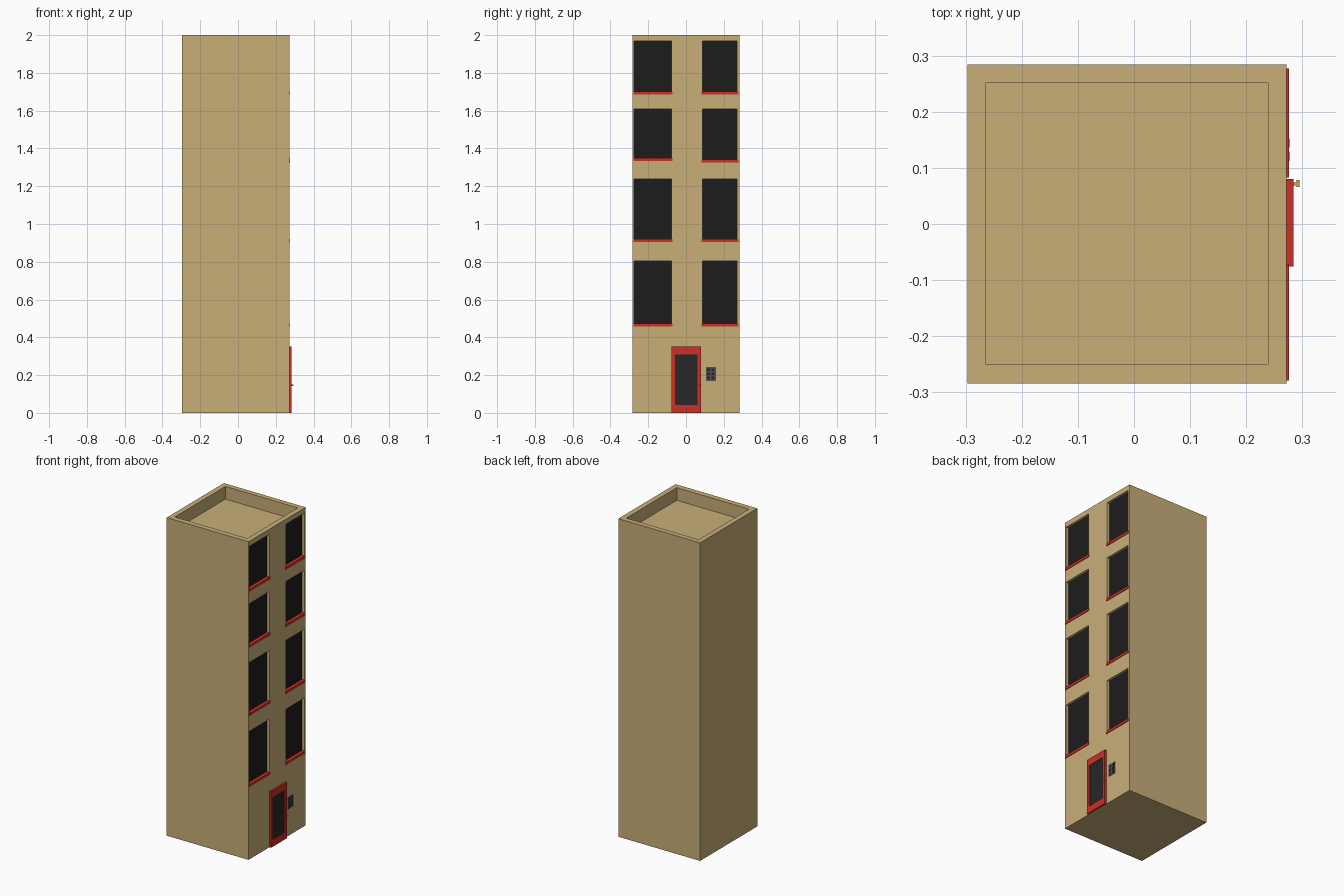
import bpy, bmesh
from mathutils import Vector

if "Cube" in bpy.data.objects:
    bpy.data.objects.remove(bpy.data.objects["Cube"])


def material(name, rgb):
    m = bpy.data.materials.new(name)
    m.diffuse_color = (*rgb, 1)
    m.use_nodes = True
    m.node_tree.nodes["Principled BSDF"].inputs["Base Color"].default_value = m.diffuse_color
    return m


TAN = material("tan_plaster", (0.58, 0.43, 0.19))
RED = material("red_paint", (0.60, 0.03, 0.02))
DARK = material("dark_glass", (0.012, 0.012, 0.012))
PANEL = material("door_glass", (0.02, 0.02, 0.022))
BRASS = material("brass", (0.55, 0.38, 0.08))
STEEL = material("intercom_casing", (0.09, 0.08, 0.08))


def boxes(name, spans, mat=None):
    """One object made of boxes, each (x0, x1, y0, y1, z0, z1)."""
    bm = bmesh.new()
    for x0, x1, y0, y1, z0, z1 in spans:
        size = Vector((x1 - x0, y1 - y0, z1 - z0))
        mid = Vector((x0 + x1, y0 + y1, z0 + z1)) / 2
        for v in bmesh.ops.create_cube(bm, size=1)["verts"]:
            v.co = v.co * size + mid
    mesh = bpy.data.meshes.new(name)
    bm.to_mesh(mesh)
    bm.free()
    ob = bpy.data.objects.new(name, mesh)
    bpy.context.collection.objects.link(ob)
    if mat:
        mesh.materials.append(mat)
    return ob


WALL = 0.272      # street wall, facing +x
PANE = 0.254      # back of the window recesses

# tower body, with roof well and window recesses cut out
floors = [(0.465, 0.805), (0.912, 1.238), (1.333, 1.608), (1.693, 1.968)]
columns = [(-0.274, -0.077), (0.088, 0.271)]
windows = [(y0, y1, z0, z1) for z0, z1 in floors for y0, y1 in columns]

body = boxes("tower_body", [(-0.297, WALL, -0.284, 0.284, 0, 2)], TAN)
cuts = [(PANE, 0.35, *w) for w in windows]
cuts.append((-0.264, 0.239, -0.25, 0.252, 1.92, 2.1))
cutter = boxes("recess_cutter", cuts, TAN)
cutter.hide_render = True
mod = body.modifiers.new("recesses", "BOOLEAN")
mod.object = cutter
mod.operation = "DIFFERENCE"
mod.solver = "EXACT"
bpy.context.view_layer.objects.active = body
bpy.ops.object.modifier_apply(modifier=mod.name)
bpy.data.objects.remove(cutter)

# dark panes and red sills
for i, (y0, y1, z0, z1) in enumerate(windows):
    boxes(f"window_pane_{i}", [(PANE - 0.002, PANE + 0.002, y0, y1, z0, z1)], DARK)
    lift = 0.008 if i == 4 else 0      # one sill sits slightly higher
    boxes(f"window_sill_{i}",
          [(WALL - 0.001, 0.276, y0 - 0.005, y1 + 0.006, z0 - 0.008 + lift, z0 + 0.008 + lift),
           (PANE, WALL, y0, y1, z0, z0 + 0.008 + lift)], RED)

# front door: red frame around a dark panel
D0, D1, P0, P1 = -0.076, 0.080, -0.057, 0.061
FACE = 0.284
boxes("door_frame", [(WALL - 0.002, FACE, D0, P0, 0, 0.352),
                     (WALL - 0.002, FACE, P1, D1, 0, 0.352),
                     (WALL - 0.002, FACE, P0, P1, 0.308, 0.352),
                     (WALL - 0.002, FACE, P0, P1, 0, 0.043)], RED)
boxes("door_panel", [(WALL - 0.002, FACE - 0.005, P0, P1, 0.043, 0.308)], PANEL)

# door handle: post and grip
boxes("door_handle", [(FACE - 0.002, 0.292, 0.069, 0.074, 0.143, 0.149),
                      (0.290, 0.295, 0.066, 0.078, 0.142, 0.150)], BRASS)

# intercom with two columns of buttons
boxes("intercom_casing", [(WALL - 0.002, 0.276, 0.106, 0.158, 0.170, 0.243)], STEEL)
keys = [(0.275, 0.2775, y, y + 0.016, z, z + 0.014)
        for y in (0.112, 0.136) for z in (0.178, 0.200, 0.222)]
boxes("intercom_buttons", keys, PANEL)
